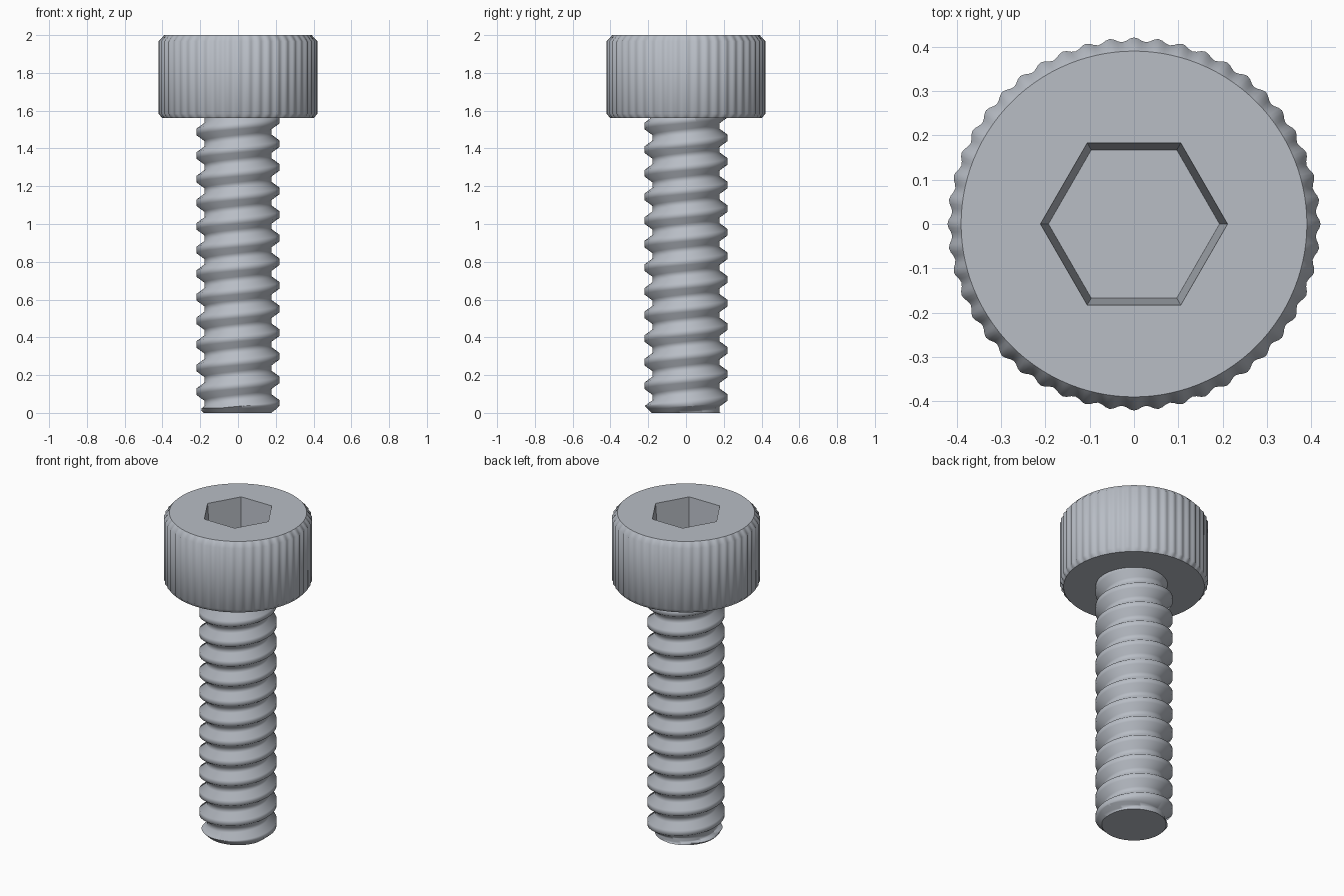
import bpy, bmesh
from math import sin, cos, pi, tau, radians

cube = bpy.data.objects.get("Cube")
if cube:
    bpy.data.objects.remove(cube)

steel = bpy.data.materials.new("steel grey")
steel.use_nodes = True
GREY = (0.48, 0.51, 0.56, 1)
steel.diffuse_color = GREY
steel.node_tree.nodes["Principled BSDF"].inputs["Base Color"].default_value = GREY


def finish(bm, name, smooth_angle):
    bmesh.ops.recalc_face_normals(bm, faces=bm.faces[:])
    mesh = bpy.data.meshes.new(name)
    bm.to_mesh(mesh)
    bm.free()
    mesh.materials.append(steel)
    obj = bpy.data.objects.new(name, mesh)
    bpy.context.collection.objects.link(obj)
    bpy.ops.object.select_all(action="DESELECT")
    obj.select_set(True)
    bpy.context.view_layer.objects.active = obj
    bpy.ops.object.shade_smooth_by_angle(angle=radians(smooth_angle))


def ring(bm, count, radius, z):
    return [bm.verts.new((radius(i) * cos(tau * i / count),
                          radius(i) * sin(tau * i / count), z)) for i in range(count)]


def bridge(bm, a, b):
    for i in range(len(a)):
        j = (i + 1) % len(a)
        bm.faces.new((a[i], a[j], b[j], b[i]))


# Knurled head with chamfered rims and a tapered hex socket
RIDGES, STEPS = 48, 6
SIDES = RIDGES * STEPS
HEAD_BOTTOM, HEAD_TOP = 1.56, 2.0


def knurl(i):
    return 0.416 + 0.005 * cos(tau * i / STEPS)


bm = bmesh.new()
rings = [ring(bm, SIDES, lambda i: 0.4, HEAD_BOTTOM),
         ring(bm, SIDES, knurl, HEAD_BOTTOM + 0.024),
         ring(bm, SIDES, knurl, HEAD_TOP - 0.033),
         ring(bm, SIDES, lambda i: 0.39, HEAD_TOP)]
for low, high in zip(rings, rings[1:]):
    bridge(bm, low, high)
bm.faces.new(rings[0])

rim = ring(bm, 6, lambda i: 0.211, HEAD_TOP)
floor = ring(bm, 6, lambda i: 0.193, HEAD_TOP - 0.24)
bridge(bm, rim, floor)
bm.faces.new(floor)
# Flat top: one face per socket side
top, sector = rings[-1], SIDES // 6
for k in range(6):
    arc = [top[(k * sector + n) % SIDES] for n in range(sector + 1)]
    bm.faces.new(arc + [rim[(k + 1) % 6], rim[k]])
# Crisp edges around both flat ends
for e in bm.edges:
    zs = {round(v.co.z, 4) for v in e.verts}
    if zs == {HEAD_TOP} or zs == {HEAD_BOTTOM}:
        e.smooth = False
finish(bm, "socket_head", 50)

# Right-handed threaded shank: a profile swept along a helix, trimmed flat
PITCH, CREST, ROOT, SEGMENTS = 0.125, 0.22, 0.177, 96
PROFILE = [(-0.047, ROOT), (-0.016, CREST), (0.016, CREST), (0.047, ROOT)]
PHASE = 0.05
TIP_RADIUS, TIP_HEIGHT = 0.183, 0.037

bm = bmesh.new()
columns = []
for s in range(SEGMENTS + 1):
    a = tau * s / SEGMENTS
    column = []
    for turn in range(-2, 14):
        for dz, r in PROFILE:
            z = PHASE + PITCH * (turn + s / SEGMENTS) + dz
            column.append(bm.verts.new((r * cos(a), r * sin(a), z)))
    columns.append(column)
for left, right in zip(columns, columns[1:]):
    for k in range(len(left) - 1):
        bm.faces.new((left[k], right[k], right[k + 1], left[k + 1]))
bmesh.ops.remove_doubles(bm, verts=bm.verts[:], dist=0.0001)


def slice_at(z, up, trim):
    bmesh.ops.bisect_plane(bm, geom=bm.verts[:] + bm.edges[:] + bm.faces[:],
                           plane_co=(0, 0, z), plane_no=(0, 0, up), clear_outer=trim)


slice_at(0, -1, True)
slice_at(HEAD_BOTTOM + 0.01, 1, True)
for step in (1, 2, 3):
    slice_at(TIP_HEIGHT * step / 3, 1, False)
# Chamfer the tip, where the thread runs out
for v in bm.verts:
    limit = TIP_RADIUS + max(v.co.z, 0)
    r = v.co.xy.length
    if r > limit:
        v.co.xy = v.co.xy * (limit / r)
# Close both ends
for z in (0, HEAD_BOTTOM + 0.01):
    edges = [e for e in bm.edges if e.is_boundary
             and all(abs(v.co.z - z) < 1e-5 for v in e.verts)]
    bmesh.ops.contextual_create(bm, geom=edges)
    for e in edges:
        e.smooth = False
finish(bm, "threaded_shank", 60)
